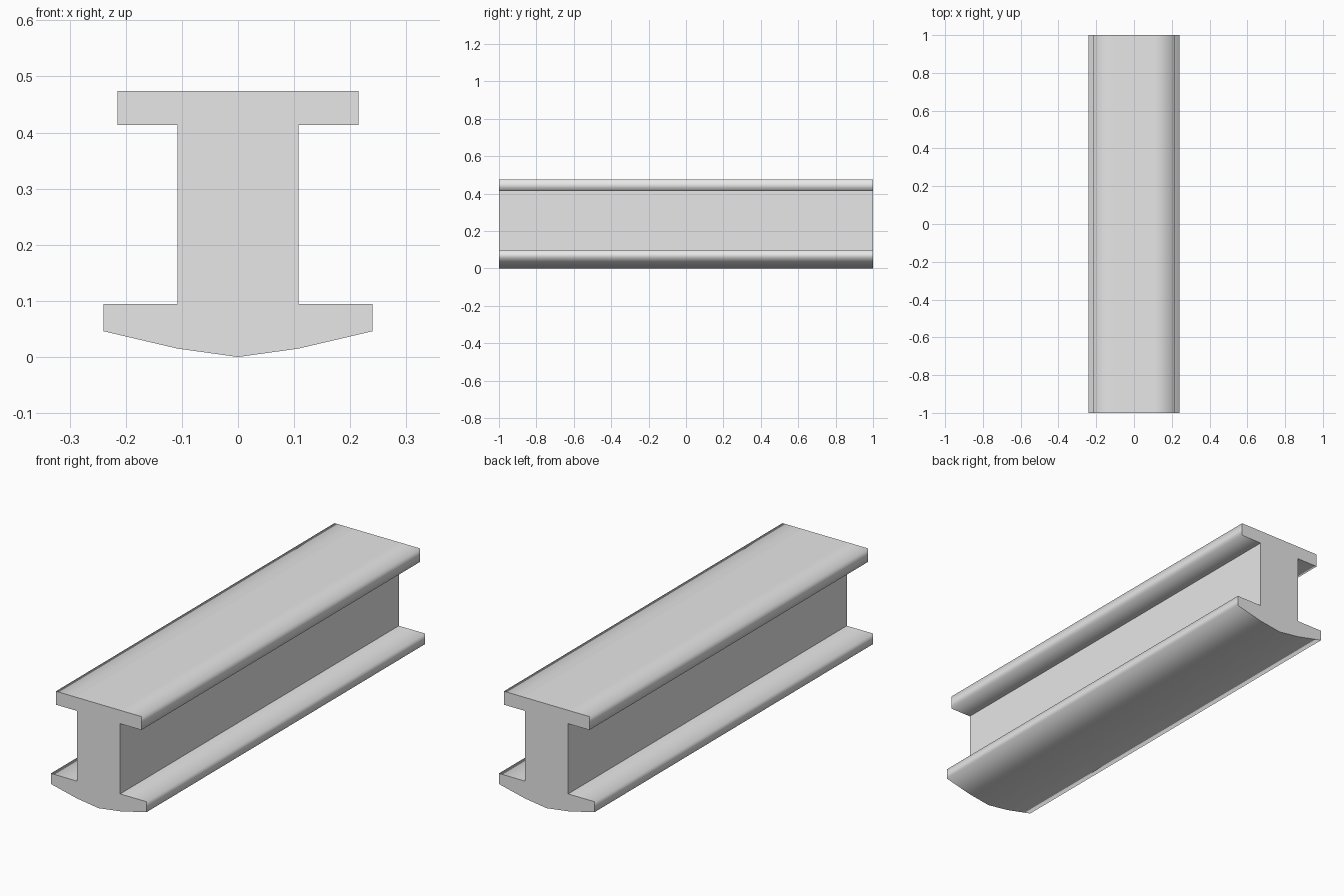
import bpy
import bmesh

cube = bpy.data.objects.get("Cube")
if cube:
    bpy.data.objects.remove(cube, do_unlink=True)

# One plain grey for the whole beam
GREY = (0.8, 0.8, 0.8, 1.0)
mat = bpy.data.materials.new("plain grey")
mat.use_nodes = True
mat.diffuse_color = GREY
mat.node_tree.nodes["Principled BSDF"].inputs["Base Color"].default_value = GREY

HALF_LENGTH = 1.0
WEB = 0.108      # half width of the web
TOP = 0.215      # half width of the top flange
FOOT = 0.24      # half width of the bottom flange

# Right half of the cross-section, from the keel up to the top
half = [(WEB, 0.015), (FOOT, 0.046), (FOOT, 0.094), (WEB, 0.094),
        (WEB, 0.413), (TOP, 0.413), (TOP, 0.474), (WEB, 0.474)]
outline = [(0, 0)] + half + [(-x, z) for x, z in reversed(half)]

# Extrude the cross-section along the length
bm = bmesh.new()
front = bm.faces.new([bm.verts.new((x, -HALF_LENGTH, z)) for x, z in outline])
ext = bmesh.ops.extrude_face_region(bm, geom=[front], use_keep_orig=True)
moved = [g for g in ext["geom"] if isinstance(g, bmesh.types.BMVert)]
bmesh.ops.translate(bm, vec=(0, 2 * HALF_LENGTH, 0), verts=moved)
bmesh.ops.recalc_face_normals(bm, faces=bm.faces)

# Flanges shade smoothly; end caps and web corners stay sharp
for face in bm.faces:
    face.smooth = abs(face.normal.y) < 0.5


def is_inner_corner(edge):
    return all(abs(abs(v.co.x) - WEB) < 0.001 and 0.05 < v.co.z < 0.45
               for v in edge.verts)


for edge in bm.edges:
    at_end = any(abs(f.normal.y) > 0.5 for f in edge.link_faces)
    edge.smooth = not (at_end or is_inner_corner(edge))

mesh = bpy.data.meshes.new("beam")
bm.to_mesh(mesh)
bm.free()
mesh.materials.append(mat)
beam = bpy.data.objects.new("beam", mesh)
bpy.context.collection.objects.link(beam)
